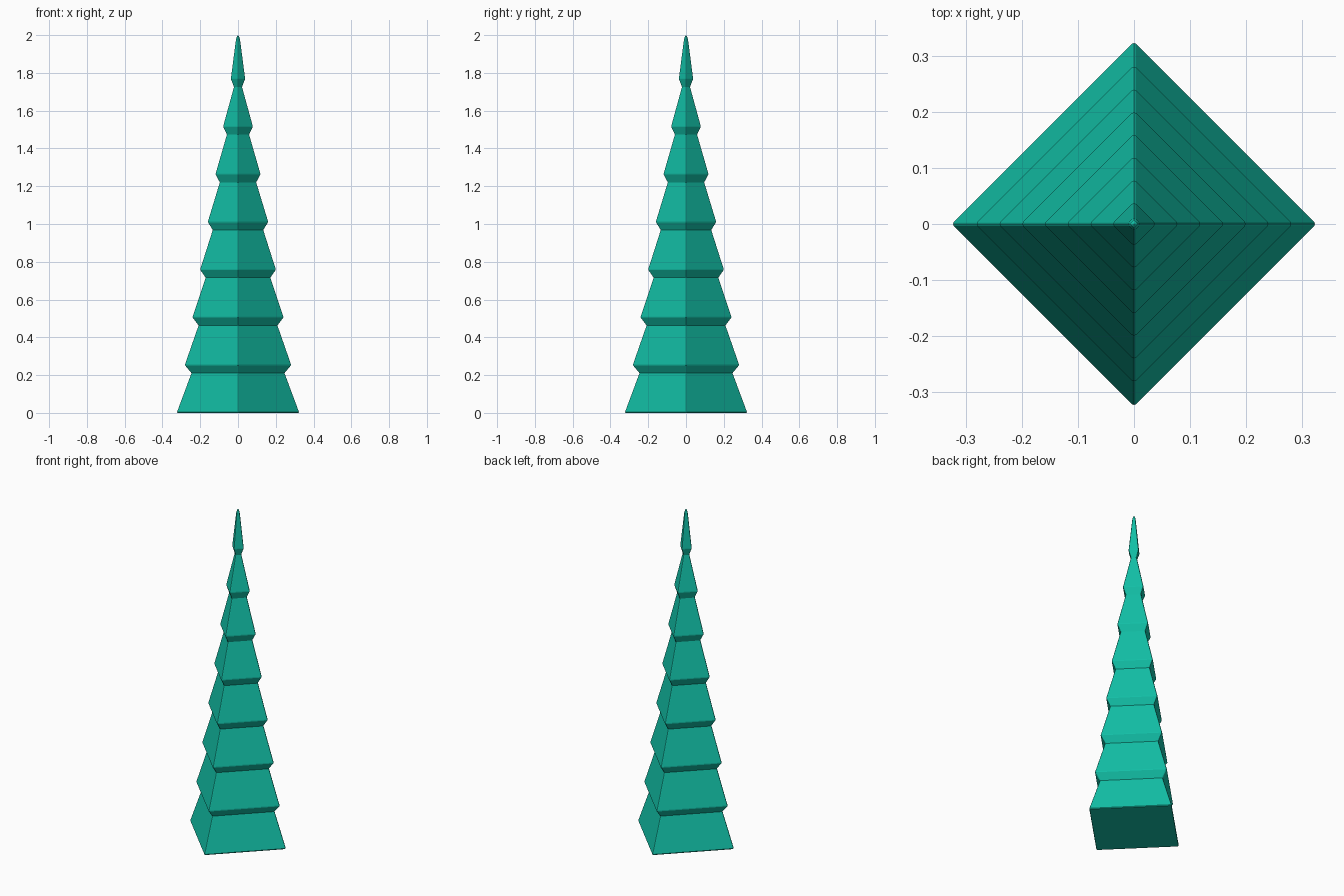
import bpy, bmesh

if "Cube" in bpy.data.objects:
    bpy.data.objects.remove(bpy.data.objects["Cube"])

TIERS = 8
STEP = 0.2525

# Stacked flared tiers: wide rim, then taper to a narrow neck under the next rim
profile = [(0.322, 0.0), (0.325, 0.005)]
for i in range(1, TIERS):
    rim = 0.323 - 0.0405 * i
    z = STEP * i
    neck = rim - 0.037 + 0.003 * i
    profile += [(neck, z - 0.042), (rim, z - 0.001), (rim, z + 0.005)]
# Rounded tip
profile += [(0.016, 1.955), (0.0125, 1.98), (0.007, 1.995)]


def ring(bm, r, z):
    """Square section turned corner-on, with slightly rounded corners."""
    c = min(0.004, r * 0.4)
    corner = [(r - c, -c), (r - 0.6 * c, 0), (r - c, c)]
    verts = []
    for cx, sx in ((1, 0), (0, 1), (-1, 0), (0, -1)):
        for x, y in corner:
            verts.append(bm.verts.new((x * cx - y * sx, x * sx + y * cx, z)))
    return verts


bm = bmesh.new()
rings = [ring(bm, r, z) for r, z in profile]
for a, b in zip(rings, rings[1:]):
    n = len(a)
    for k in range(n):
        bm.faces.new((a[k], a[(k + 1) % n], b[(k + 1) % n], b[k]))
bm.faces.new(rings[0][::-1])
tip = bm.verts.new((0, 0, 2.0))
top = rings[-1]
for k in range(len(top)):
    bm.faces.new((top[k], top[(k + 1) % len(top)], tip))
bmesh.ops.recalc_face_normals(bm, faces=bm.faces)

mesh = bpy.data.meshes.new("tiered_tree")
bm.to_mesh(mesh)
bm.free()
obj = bpy.data.objects.new("tiered_tree", mesh)
bpy.context.collection.objects.link(obj)

mat = bpy.data.materials.new("teal_green")
mat.diffuse_color = (0.006, 0.52, 0.38, 1)
mat.use_nodes = True
mat.node_tree.nodes["Principled BSDF"].inputs["Base Color"].default_value = mat.diffuse_color
mesh.materials.append(mat)
